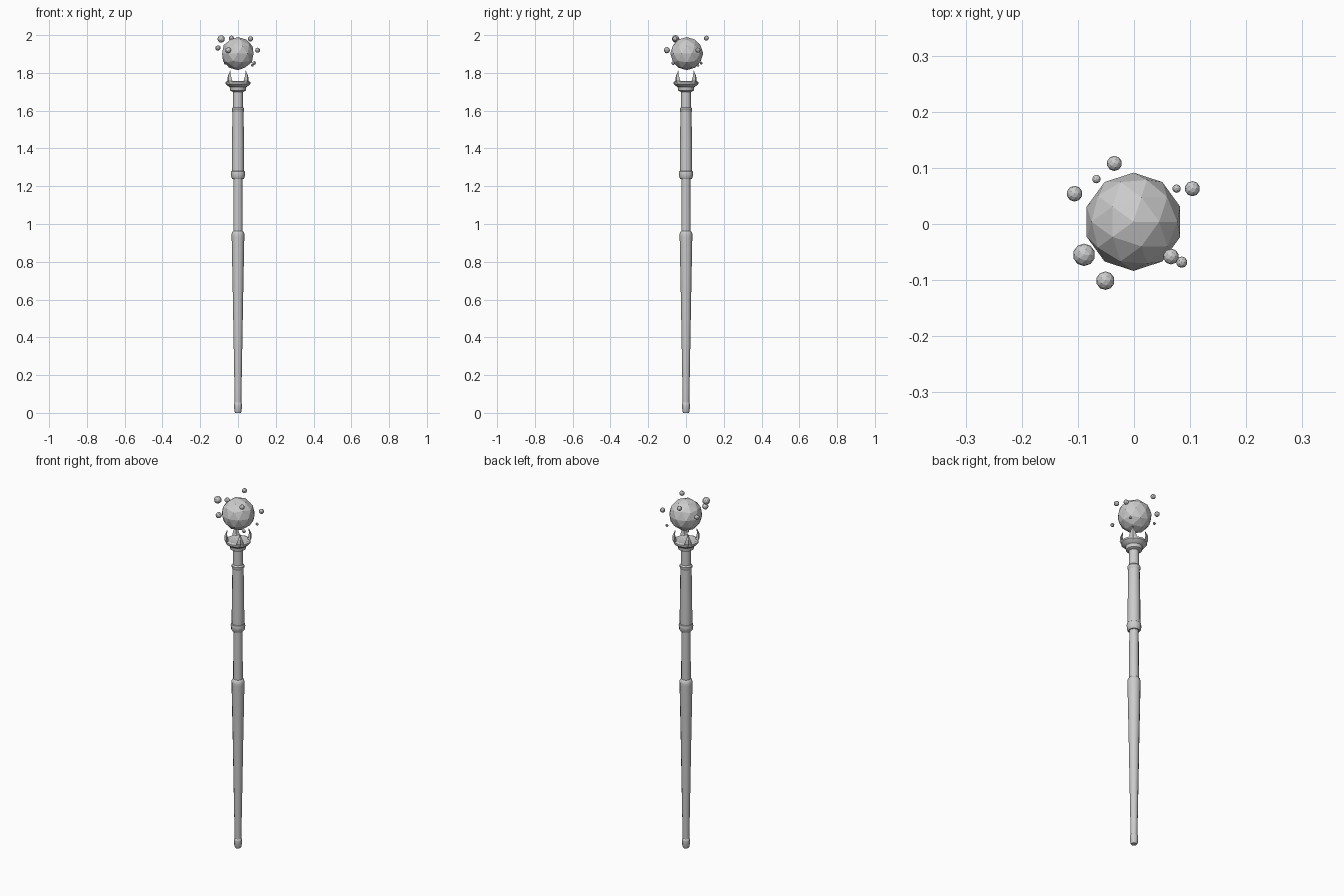
import bpy, bmesh, math

if "Cube" in bpy.data.objects:
    bpy.data.objects.remove(bpy.data.objects["Cube"])

SIDES = 12


def make_object(name, bm, smooth=False):
    bmesh.ops.recalc_face_normals(bm, faces=bm.faces)
    mesh = bpy.data.meshes.new(name)
    bm.to_mesh(mesh)
    bm.free()
    ob = bpy.data.objects.new(name, mesh)
    bpy.context.collection.objects.link(ob)
    if smooth:
        bpy.ops.object.select_all(action='DESELECT')
        ob.select_set(True)
        bpy.context.view_layer.objects.active = ob
        bpy.ops.object.shade_smooth_by_angle(angle=math.radians(35))
    return ob


def skin(bm, rings):
    n = len(rings[0])
    for a, b in zip(rings, rings[1:]):
        for i in range(n):
            j = (i + 1) % n
            bm.faces.new((a[i], a[j], b[j], b[i]))
    bm.faces.new(rings[0][::-1])
    bm.faces.new(rings[-1])


def lathe(name, profile):
    bm = bmesh.new()
    angles = [2 * math.pi * i / SIDES for i in range(SIDES)]
    skin(bm, [[bm.verts.new((r * math.cos(a), r * math.sin(a), z)) for a in angles]
              for r, z in profile])
    return make_object(name, bm, True)


def ball(name, loc, radius, sub=2):
    bm = bmesh.new()
    bmesh.ops.create_icosphere(bm, subdivisions=sub, radius=radius)
    bmesh.ops.translate(bm, verts=bm.verts, vec=loc)
    return make_object(name, bm)


# Staff pole, bottom to top
lathe("foot_cap", [(.015, 0), (.019, .008), (.021, .04), (.021, .048), (.017, .054)])
lathe("lower_shaft", [(.017, .045), (.021, .25), (.027, .6), (.0335, .93),
                      (.034, .945), (.031, .958), (.024, .965)])
lathe("middle_shaft", [(.025, .955), (.024, 1.26)])
lathe("grip_ring", [(.030, 1.238), (.035, 1.245), (.038, 1.268), (.036, 1.278), (.031, 1.282)])
lathe("upper_shaft", [(.033, 1.27), (.032, 1.42), (.029, 1.605)])
lathe("neck_ring", [(.029, 1.592), (.033, 1.598), (.033, 1.61), (.027, 1.618)])
lathe("neck", [(.027, 1.60), (.026, 1.71)])

# Crown seat
lathe("crown_base", [(.030, 1.70), (.041, 1.706), (.044, 1.725), (.058, 1.734),
                     (.066, 1.742), (.066, 1.752), (.055, 1.757), (.03, 1.752)])

# Four curved claws on the diagonals: (radius, z, half depth, half width)
CLAW = [(.050, 1.738, .012, .024), (.062, 1.762, .010, .018),
        (.064, 1.785, .007, .011), (.057, 1.813, .001, .001)]
for k in range(4):
    a = math.radians(45 + 90 * k)
    c, s = math.cos(a), math.sin(a)
    bm = bmesh.new()
    rings = []
    for r, z, d, w in CLAW:
        ring = []
        for u, v in ((r + d, 0), (r, w), (r - d, 0), (r, -w)):
            ring.append(bm.verts.new((u * c - v * s, u * s + v * c, z)))
        rings.append(ring)
    skin(bm, rings)
    make_object("claw_%d" % (k + 1), bm)

# Floating orb and the pebbles around it
ball("orb", (-.001, .004, 1.902), .0875)
PEBBLES = [(-.106, .054, 1.932, .014), (-.067, .080, 1.852, .0075),
           (-.035, .108, 1.984, .0135), (.076, .063, 1.84, .0075),
           (.104, .063, 1.92, .0135), (.085, -.068, 1.852, .010),
           (.066, -.058, 1.98, .014), (-.051, -.101, 1.92, .0165),
           (-.089, -.055, 1.98, .020)]
for i, (x, y, z, r) in enumerate(PEBBLES):
    ball("pebble_%d" % (i + 1), (x, y, z), r)
